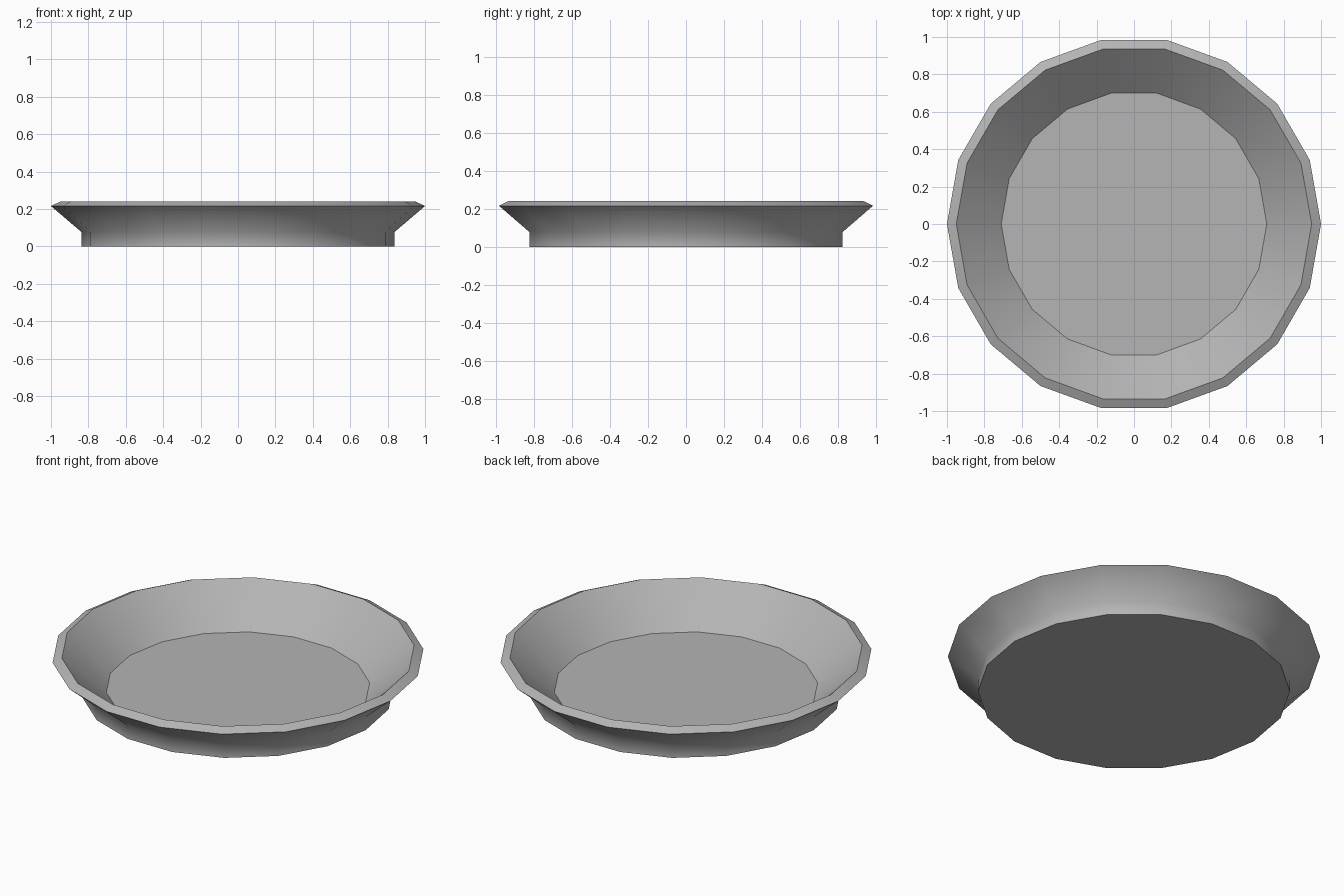
import bpy, bmesh
from math import cos, sin, tau

if "Cube" in bpy.data.objects:
    bpy.data.objects.remove(bpy.data.objects["Cube"])

SIDES = 18
# Profile (radius, z) from underside to inner floor, and whether its ring is a sharp crease
PROFILE = [(0.838, 0.0, True), (0.838, 0.078, False), (1.0, 0.216, True),
           (0.95, 0.24, True), (0.71, 0.028, True)]

bm = bmesh.new()
rings = [[bm.verts.new((r * cos(tau * i / SIDES), r * sin(tau * i / SIDES), z))
          for i in range(SIDES)] for r, z, _ in PROFILE]

# Walls and rim
for a, b in zip(rings, rings[1:]):
    for i in range(SIDES):
        j = (i + 1) % SIDES
        bm.faces.new((a[i], a[j], b[j], b[i])).smooth = True

# Underside and inner floor
bm.faces.new(rings[0][::-1])
bm.faces.new(rings[-1])

# Sharp creases around the rings
for ring, (_, _, sharp) in zip(rings, PROFILE):
    for i in range(SIDES):
        bm.edges.get((ring[i], ring[(i + 1) % SIDES])).smooth = not sharp

mesh = bpy.data.meshes.new("shallow_dish")
bm.to_mesh(mesh)
bm.free()

# Darker grey
grey = bpy.data.materials.new("dark_grey")
grey.diffuse_color = (0.46, 0.46, 0.46, 1)
grey.use_nodes = True
grey.node_tree.nodes["Principled BSDF"].inputs["Base Color"].default_value = grey.diffuse_color
mesh.materials.append(grey)
bpy.context.collection.objects.link(bpy.data.objects.new("shallow_dish", mesh))
